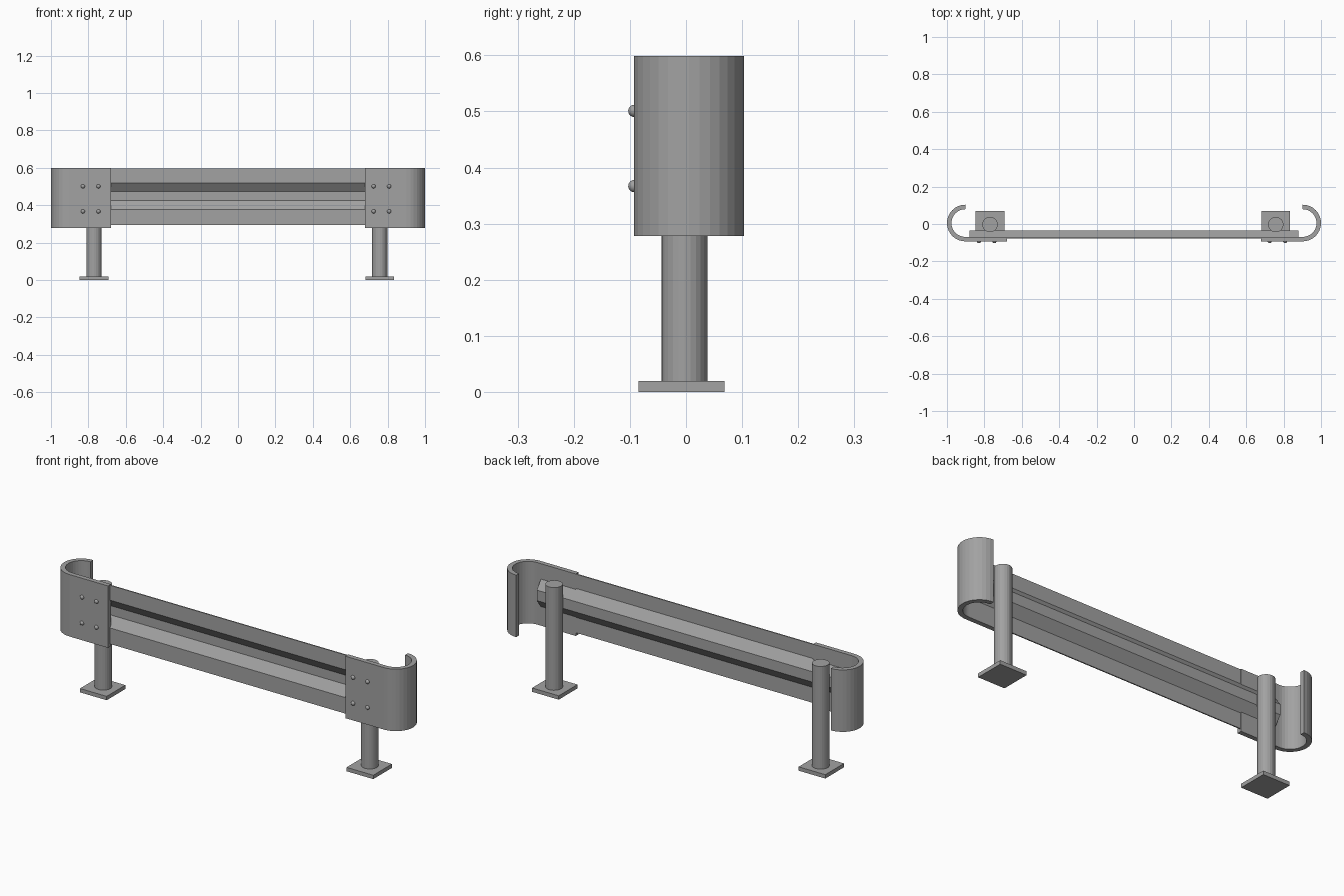
import bpy, bmesh, math
from mathutils import Matrix, Vector

if "Cube" in bpy.data.objects:
    bpy.data.objects.remove(bpy.data.objects["Cube"])

# Dark painted steel
steel = bpy.data.materials.new("dark_steel")
steel.diffuse_color = (0.36, 0.36, 0.36, 1)
steel.use_nodes = True
steel.node_tree.nodes["Principled BSDF"].inputs["Base Color"].default_value = steel.diffuse_color


def finish(name, bm, smooth=False):
    bmesh.ops.recalc_face_normals(bm, faces=bm.faces)
    me = bpy.data.meshes.new(name)
    bm.to_mesh(me)
    bm.free()
    me.materials.append(steel)
    for p in me.polygons:
        p.use_smooth = smooth
    ob = bpy.data.objects.new(name, me)
    bpy.context.collection.objects.link(ob)
    return ob


def sweep(name, outer, inner, step):
    """Solid strip between two matching 3D polylines, extruded along step."""
    bm = bmesh.new()
    rows = [[bm.verts.new(Vector(p) + s) for p in line]
            for s in (Vector(), Vector(step)) for line in (outer, inner)]
    o0, i0, o1, i1 = rows
    for a, b in ((o0, i0), (i0, i1), (i1, o1), (o1, o0)):
        for k in range(len(a) - 1):
            bm.faces.new((a[k], a[k + 1], b[k + 1], b[k]))
    for k in (0, -1):
        bm.faces.new((o0[k], i0[k], i1[k], o1[k]))
    return finish(name, bm)


def cylinder(name, x, y, z0, z1, r, sides):
    bm = bmesh.new()
    bmesh.ops.create_cone(bm, cap_ends=True, segments=sides, radius1=r, radius2=r,
                          depth=z1 - z0, matrix=Matrix.Translation((x, y, (z0 + z1) / 2)))
    return finish(name, bm)


def box(name, centre, size):
    bm = bmesh.new()
    bmesh.ops.create_cube(bm, size=1, matrix=Matrix.Translation(centre) @ Matrix.Diagonal((*size, 1)))
    return finish(name, bm)


# Corrugated rail: flat flanges with a ridge pushed to the back
front = [(-0.078, 0.597), (-0.078, 0.52), (-0.042, 0.472),
         (-0.042, 0.424), (-0.078, 0.376), (-0.078, 0.293)]
back = [(-0.072, 0.597), (-0.072, 0.523), (-0.035, 0.475),
        (-0.035, 0.421), (-0.072, 0.373), (-0.072, 0.293)]
sweep("rail", [(-0.88, y, z) for y, z in front], [(-0.88, y, z) for y, z in back], (1.76, 0, 0))


# Curled end caps: straight plate (enclosing the rail flanges) then a half circle
def cap_line(side, r):
    cx, cy, n = 0.902, 0.005, 16
    pts = [(0.68, cy - r)]
    for i in range(n + 1):
        a = -math.pi / 2 + math.pi * i / n
        pts.append((cx + r * math.cos(a), cy + r * math.sin(a)))
    return [(side * x, y, 0.278) for x, y in pts]


for side, label, post_x, bolt_x in ((-1, "left", -0.77, (-0.829, -0.746)),
                                    (1, "right", 0.758, (0.725, 0.808))):
    sweep(label + "_end_cap", cap_line(side, 0.098), cap_line(side, 0.074), (0, 0, 0.321))
    # Post and foot plate
    cylinder(label + "_post", post_x, -0.003, 0.02, 0.552, 0.041, 24)
    box(label + "_foot_plate", (post_x, -0.008, 0.01), (0.153, 0.153, 0.02))
    # Round bolt heads
    bm = bmesh.new()
    for x in bolt_x:
        for z in (0.367, 0.501):
            bmesh.ops.create_uvsphere(bm, u_segments=16, v_segments=10, radius=0.011,
                                      matrix=Matrix.Translation((x, -0.092, z)))
    finish(label + "_bolts", bm, True)
